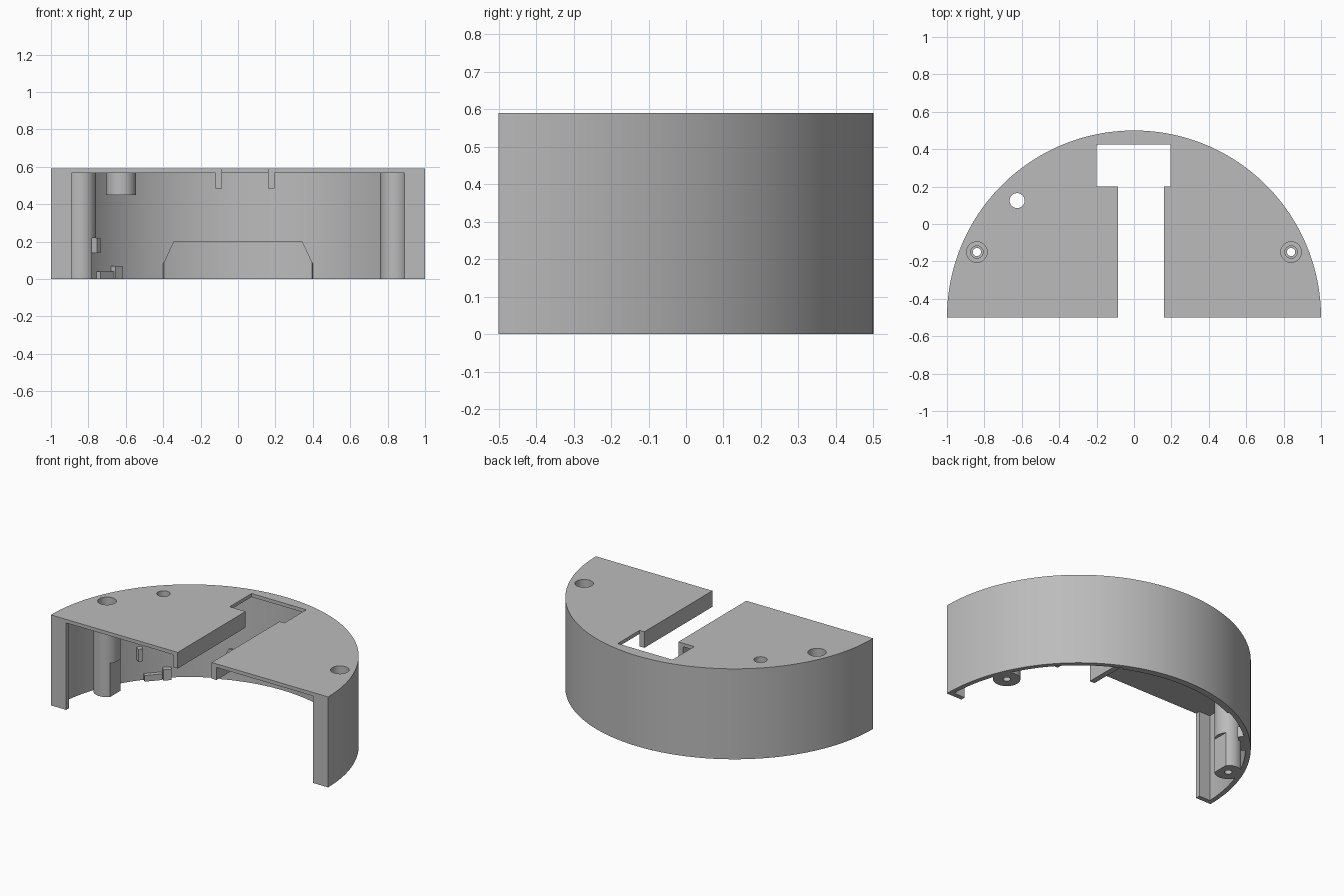
import bpy, bmesh, math

cube = bpy.data.objects.get("Cube")
if cube:
    bpy.data.objects.remove(cube, do_unlink=True)

grey = bpy.data.materials.new("plain grey")
grey.use_nodes = True
tone = (0.5, 0.5, 0.5, 1)
grey.diffuse_color = tone
grey.node_tree.nodes["Principled BSDF"].inputs["Base Color"].default_value = tone

CY = -0.5                          # centre line of the half disc
HEIGHT, CEILING = 0.59, 0.567
WALL = 0.97                        # inner wall radius


def prism(name, pts, z0, z1):
    """Extrude an outline upward."""
    bm = bmesh.new()
    face = bm.faces.new([bm.verts.new((x, y, z0)) for x, y in pts])
    top = bmesh.ops.extrude_face_region(bm, geom=[face])["geom"]
    verts = [v for v in top if isinstance(v, bmesh.types.BMVert)]
    bmesh.ops.translate(bm, verts=verts, vec=(0, 0, z1 - z0))
    bmesh.ops.recalc_face_normals(bm, faces=bm.faces)
    mesh = bpy.data.meshes.new(name)
    bm.to_mesh(mesh)
    bm.free()
    ob = bpy.data.objects.new(name, mesh)
    bpy.context.collection.objects.link(ob)
    mesh.materials.append(grey)
    return ob


def box(name, x0, x1, y0, y1, z0, z1):
    return prism(name, [(x0, y0), (x1, y0), (x1, y1), (x0, y1)], z0, z1)


def arc(r, a0, a1, n, cx=0, cy=CY):
    steps = [math.radians(a0 + (a1 - a0) * i / n) for i in range(n + 1)]
    return [(cx + r * math.cos(a), cy + r * math.sin(a)) for a in steps]


def rod(name, x, y, r, z0, z1, n=40):
    return prism(name, arc(r, 0, 360, n, x, y)[:-1], z0, z1)


def boolean(ob, cutter, mode="DIFFERENCE"):
    mod = ob.modifiers.new("cut", "BOOLEAN")
    mod.operation, mod.object, mod.solver = mode, cutter, "EXACT"
    bpy.context.view_layer.objects.active = ob
    bpy.ops.object.modifier_apply(modifier=mod.name)


def cut(cutter, *targets):
    for ob in targets:
        boolean(ob, cutter)
    bpy.data.objects.remove(cutter, do_unlink=True)


# Half-round shell with a thin lid and narrow front flanges
shell = prism("shell", arc(1, 0, 180, 96), 0, HEIGHT)
a = math.degrees(math.asin(0.03 / WALL))
cut(prism("cavity", arc(WALL, a, 180 - a, 96), -0.1, CEILING), shell)
cut(box("front_opening", -0.89, 0.89, -0.6, -0.46, -0.1, CEILING), shell)

# Slot and window through the lid
cut(box("slot", -0.085, 0.16, -0.6, 0.25, 0.5, 0.7), shell)
cut(box("window", -0.2, 0.195, 0.2, 0.425, 0.5, 0.7), shell)
parts = [shell]

# Stiffening ribs beside the slot
for name, x0, x1 in (("right_rib", -0.12, -0.085), ("left_rib", 0.16, 0.195)):
    parts.append(box(name, x0, x1, CY, 0.2, 0.485, CEILING))

# Screw posts with stepped bores
for name, x in (("right_post", -0.84), ("left_post", 0.84)):
    post = rod(name, x, -0.15, 0.08, 0, CEILING)
    cut(rod("head_bore", x, -0.15, 0.055, 0.3, 0.7), shell, post)
    cut(rod("middle_bore", x, -0.15, 0.033, 0.15, 0.4), post)
    cut(rod("screw_bore", x, -0.15, 0.022, -0.1, 0.2), post)
    if x < 0:
        cut(box("flat", -0.78, -0.7, -0.3, 0, -0.1, 0.22), post)
    parts.append(post)

# Cable tube below the round lid hole
tube = rod("cable_tube", -0.625, 0.125, 0.08, 0.45, CEILING)
cut(rod("cable_bore", -0.625, 0.125, 0.04, 0.3, 0.7), shell, tube)
parts.append(tube)

# Shallow pad low on the rear wall, with sloping ends
pad = prism("rear_pad", arc(0.98, 65.6, 114.4, 24) + arc(0.958, 114.4, 65.6, 24), 0, 0.2)
for s in (-1, 1):
    corner = box("corner", -0.1, 0.1, -1, 1, -0.3, 0.3)
    corner.location = (s * 0.455, 0, 0.2)
    corner.rotation_euler.y = -s * math.radians(25)
    bpy.context.view_layer.update()
    cut(corner, pad)
parts.append(pad)

# Small board clips on the inner right wall
for name, ang, r, w, z0, z1 in (("upper_clip", 143, 0.955, 0.03, 0.14, 0.22),
                                ("lower_clip", 133, 0.955, 0.05, 0, 0.07),
                                ("clip_ledge", 138, 0.963, 0.11, 0, 0.04)):
    clip = box(name, -0.022, 0.022, -w / 2, w / 2, z0, z1)
    t = math.radians(ang)
    clip.location = (r * math.cos(t), CY + r * math.sin(t), 0)
    clip.rotation_euler.z = t
    parts.append(clip)

# Smooth the curved faces, keep the edges crisp
bpy.ops.object.select_all(action="DESELECT")
for ob in parts:
    ob.select_set(True)
bpy.context.view_layer.objects.active = shell
bpy.ops.object.shade_smooth_by_angle(angle=math.radians(30))
